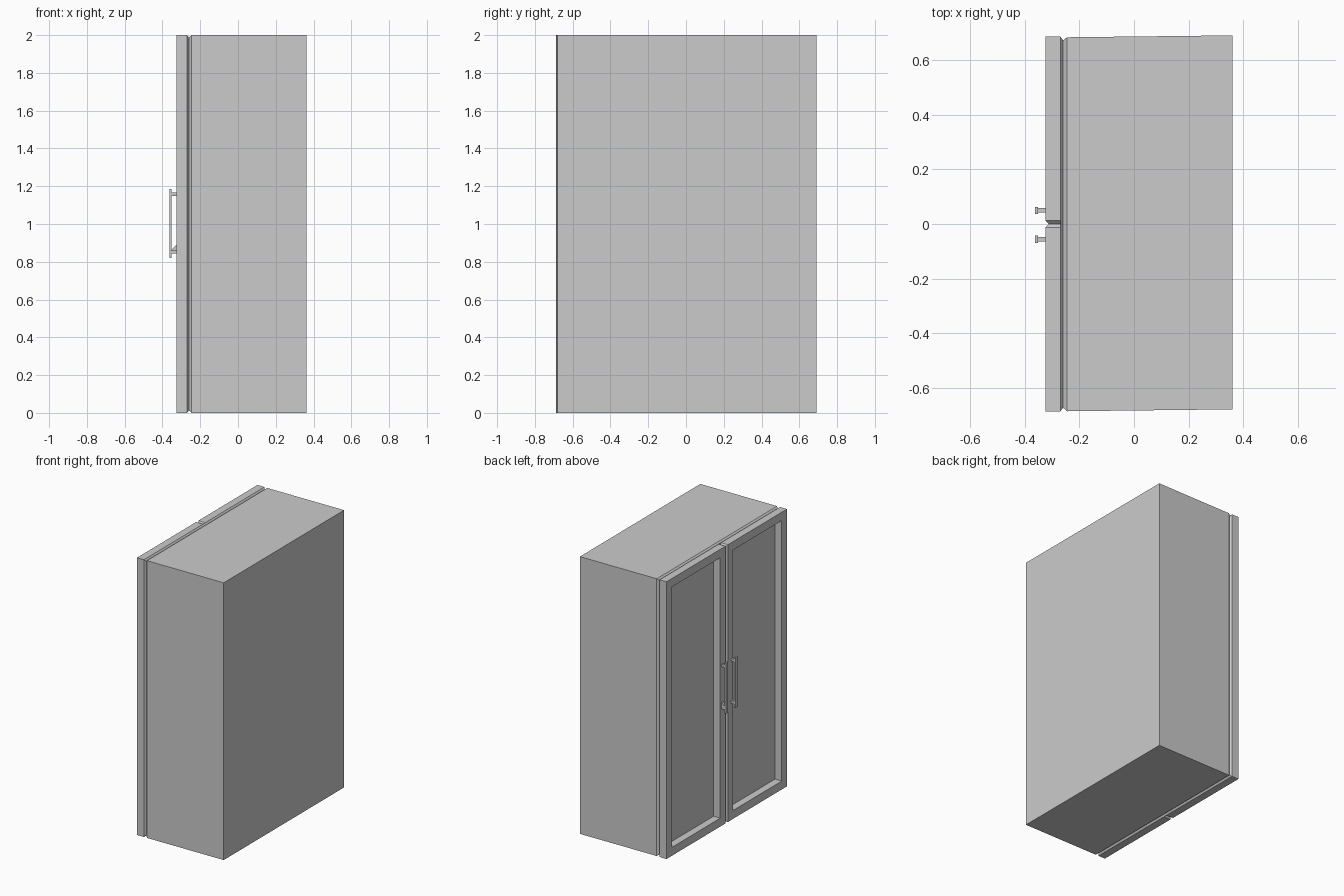
import bpy, bmesh
from mathutils import Vector

cube = bpy.data.objects.get("Cube")
if cube:
    bpy.data.objects.remove(cube, do_unlink=True)

grey = bpy.data.materials.new("cabinet grey")
grey.use_nodes = True
grey.diffuse_color = (0.6, 0.6, 0.6, 1)
grey.node_tree.nodes["Principled BSDF"].inputs["Base Color"].default_value = (0.6, 0.6, 0.6, 1)

H = 2.0                # cabinet height
HALF = 0.687           # half width
FRONT, BACK = -0.325, -0.27   # door faces
G = 0.013              # groove depth


def finish(name, bm):
    bmesh.ops.recalc_face_normals(bm, faces=bm.faces)
    mesh = bpy.data.meshes.new(name)
    bm.to_mesh(mesh)
    bm.free()
    mesh.materials.append(grey)
    obj = bpy.data.objects.new(name, mesh)
    bpy.context.collection.objects.link(obj)
    return obj


def loft(rings):
    """Closed solid through a row of four-cornered rings."""
    bm = bmesh.new()
    rows = [[bm.verts.new(p) for p in ring] for ring in rings]
    for a, b in zip(rows, rows[1:]):
        for i in range(4):
            j = (i + 1) % 4
            bm.faces.new((a[i], a[j], b[j], b[i]))
    bm.faces.new(rows[0])
    bm.faces.new(rows[-1])
    bmesh.ops.recalc_face_normals(bm, faces=bm.faces)
    return bm


def ring_x(x, y0, y1, z0, z1):
    return [(x, y0, z0), (x, y1, z0), (x, y1, z1), (x, y0, z1)]


def ring_y(y, x0, x1, z0, z1):
    return [(x0, y, z0), (x1, y, z0), (x1, y, z1), (x0, y, z1)]


def box(name, x0, x1, y0, y1, z0, z1):
    return finish(name, loft([ring_x(x0, y0, y1, z0, z1), ring_x(x1, y0, y1, z0, z1)]))


# Carcass, slightly skewed toward the wall, with its front edge chamfered into the groove
finish("cabinet_body", loft([
    ring_x(-0.26, -HALF + G, HALF - G, G, H - G),
    ring_x(-0.246, -HALF, HALF - 0.002, 0, H),
    ring_x(0.362, -HALF + 0.007, HALF + 0.005, 0, H)]))

# Chamfer behind the doors and the V-groove strip between them
finish("door_backing", loft([
    ring_x(BACK, -HALF, HALF, 0, H),
    ring_x(-0.26, -HALF + G, HALF - G, G, H - G)]))
finish("centre_groove", loft([
    ring_y(-G, FRONT, BACK, 0, H),
    ring_y(0, FRONT + G, BACK, G, H - G),
    ring_y(G, FRONT, BACK, 0, H)]))

for side, s in (("left_door", -1), ("right_door", 1)):
    # Door slab with a recessed panel
    y0, y1 = sorted((s * G, s * HALF))
    bm = loft([ring_x(FRONT, y0, y1, 0, H), ring_x(BACK, y0, y1, 0, H)])
    face = min(bm.faces, key=lambda f: f.calc_center_median().x)
    bmesh.ops.inset_region(bm, faces=[face], thickness=0.086)
    panel = bmesh.ops.extrude_discrete_faces(bm, faces=[face])["faces"][0]
    bmesh.ops.translate(bm, verts=panel.verts, vec=Vector((0.053, 0, 0)))
    finish(side, bm)

    # Bar handle on two posts
    y = s * 0.053 - 0.003
    box(side + "_handle_bar", -0.363, -0.352, y - 0.013, y + 0.013, 0.82, 1.186)
    box(side + "_upper_post", -0.353, FRONT, y - 0.008, y + 0.008, 1.148, 1.166)
    flare = 0.03 if s > 0 else 0
    finish(side + "_lower_post", loft([
        ring_x(-0.353, y - 0.008, y + 0.008, 0.843, 0.861),
        ring_x(FRONT, y - 0.008, y + 0.008, 0.843, 0.861 + flare)]))
